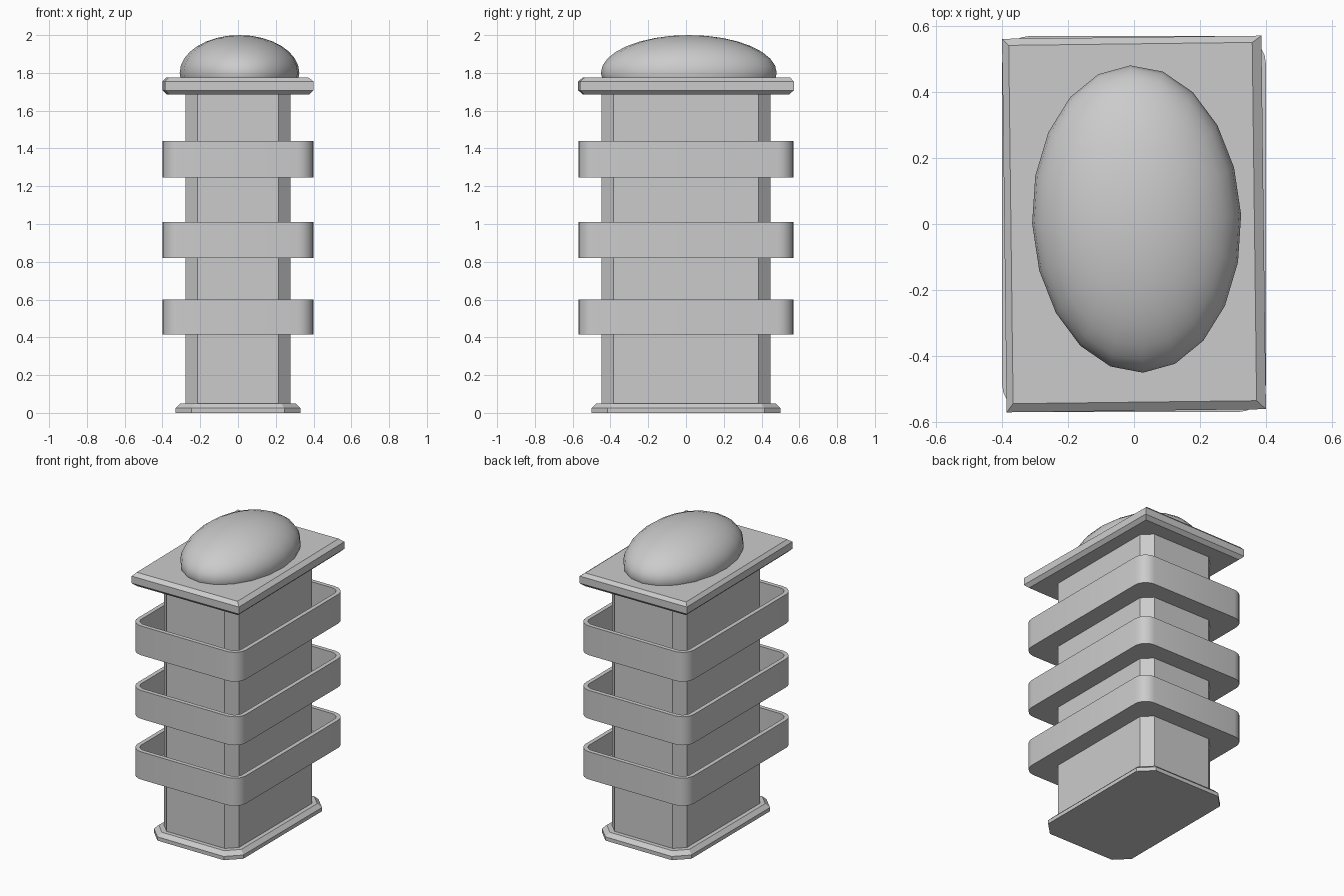
import bpy, bmesh, math

if "Cube" in bpy.data.objects:
    bpy.data.objects.remove(bpy.data.objects["Cube"])


def outline(hx, hy, cut=0.0, seg=1, dx=0.0, dy=0.0):
    """Rectangle with sharp (cut=0), chamfered (seg=1) or rounded corners."""
    if cut == 0:
        return [(dx + sx * hx, dy + sy * hy) for sx, sy in ((1, 1), (-1, 1), (-1, -1), (1, -1))]
    pts = []
    for i, (sx, sy) in enumerate(((1, 1), (-1, 1), (-1, -1), (1, -1))):
        for k in range(seg + 1):
            a = math.pi / 2 * (i + k / seg)
            pts.append((dx + sx * (hx - cut) + cut * math.cos(a),
                        dy + sy * (hy - cut) + cut * math.sin(a)))
    return pts


def loft(name, layers):
    """Stack outlines [(z, points)] into a closed solid."""
    bm = bmesh.new()
    rings = [[bm.verts.new((x, y, z)) for x, y in pts] for z, pts in layers]
    n = len(rings[0])
    for a, b in zip(rings, rings[1:]):
        for i in range(n):
            j = (i + 1) % n
            bm.faces.new((a[i], a[j], b[j], b[i]))
    bm.faces.new(rings[0][::-1])
    bm.faces.new(rings[-1])
    mesh = bpy.data.meshes.new(name)
    bm.to_mesh(mesh)
    bm.free()
    ob = bpy.data.objects.new(name, mesh)
    bpy.context.collection.objects.link(ob)
    return ob


def smooth(ob, angle):
    bpy.ops.object.select_all(action='DESELECT')
    ob.select_set(True)
    bpy.context.view_layer.objects.active = ob
    bpy.ops.object.shade_smooth_by_angle(angle=math.radians(angle))


# Base plinth with bevelled top edge
base = outline(0.33, 0.50, 0.085)
loft("base_plinth", [(0, base), (0.025, base), (0.05, outline(0.305, 0.475, 0.075))])

# Chamfered column
column = outline(0.277, 0.447, 0.062)
loft("column", [(0.03, column), (1.70, column)])

# Three open trays around the column
outer = outline(0.40, 0.57, 0.085, 5)
inner = outline(0.372, 0.542, 0.057, 5)
for i, (z0, z1) in enumerate(((0.415, 0.60), (0.82, 1.01), (1.245, 1.44))):
    tray = loft(f"tray_{i + 1}", [(z0, outer), (z1, outer), (z1, inner), (z0 + 0.03, inner)])
    smooth(tray, 30)

# Cap slab, slightly turned, bevelled above and below
rim = outline(0.393, 0.566)
cap = loft("cap_slab", [(1.686, outline(0.37, 0.543)), (1.708, rim), (1.755, rim),
                        (1.776, outline(0.369, 0.543, dx=-0.004, dy=0.003))])
cap.rotation_euler.z = math.radians(0.7)

# Oval dome
bpy.ops.mesh.primitive_uv_sphere_add(segments=20, ring_count=16, radius=1, location=(0.008, 0.015, 1.80))
dome = bpy.context.object
dome.name = "dome"
dome.scale = (0.317, 0.466, 0.20)
dome.rotation_euler.z = math.radians(2.4)
smooth(dome, 60)
